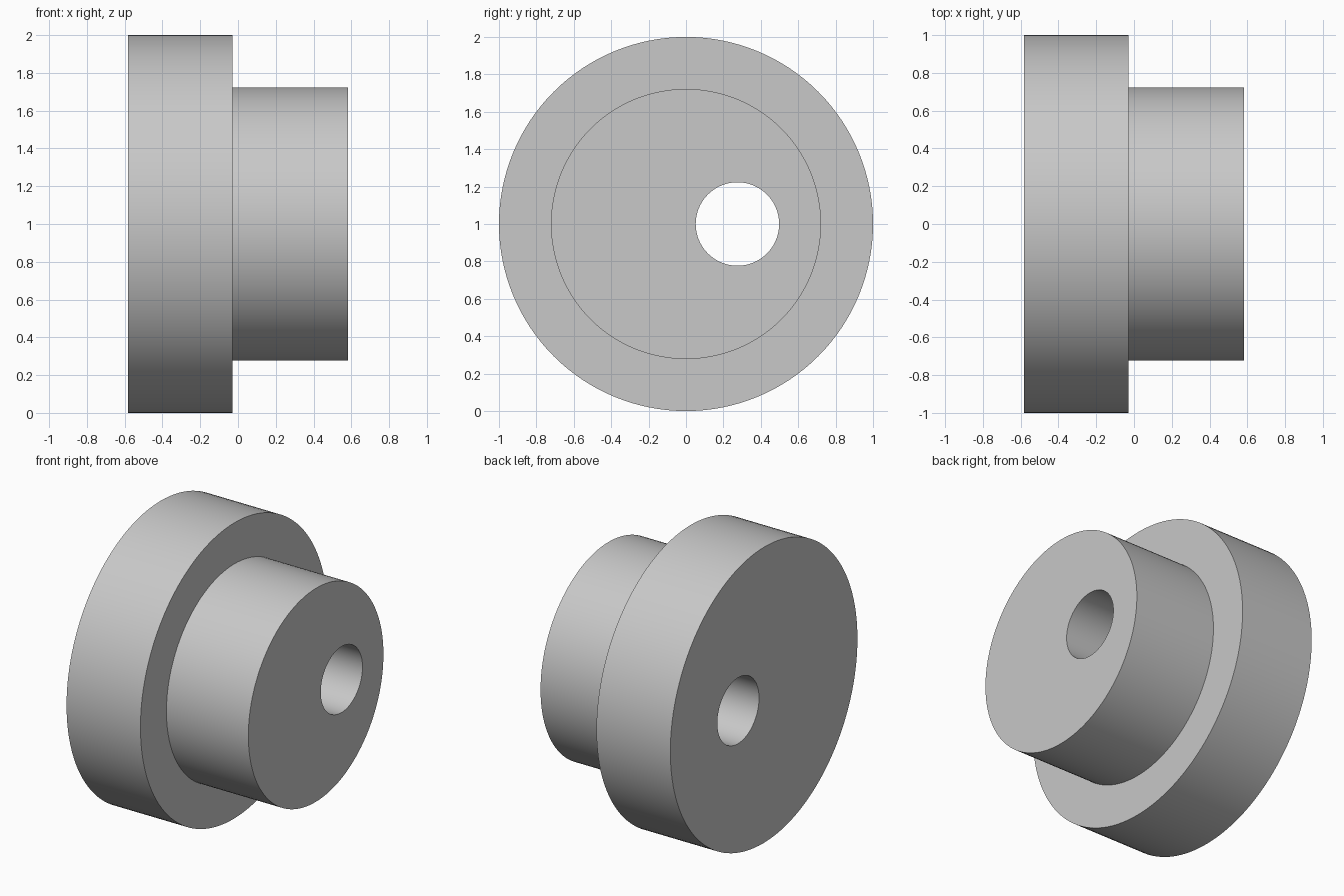
import bpy
import bmesh
import math

cube = bpy.data.objects.get("Cube")
if cube:
    bpy.data.objects.remove(cube, do_unlink=True)

SEGMENTS = 128
BACK, STEP, END = -0.583, -0.03, 0.583
FLANGE_R, HUB_R, BORE_R = 1.0, 0.722, 0.223
BORE_Y = 0.275

# Plain grey metal
grey = bpy.data.materials.new("grey_metal")
grey.use_nodes = True
colour = (0.58, 0.58, 0.58, 1)
grey.diffuse_color = colour
grey.node_tree.nodes["Principled BSDF"].inputs["Base Color"].default_value = colour


def ring(bm, x, radius, y=0.0):
    """Circle of vertices around the x direction, at mid height."""
    verts = []
    for i in range(SEGMENTS):
        a = math.tau * i / SEGMENTS
        verts.append(bm.verts.new((x, y + radius * math.cos(a), 1 + radius * math.sin(a))))
    return verts


# Flange, step, hub, end face, off-centre bore and back face as one closed skin
bm = bmesh.new()
rings = [
    ring(bm, BACK, FLANGE_R),
    ring(bm, STEP, FLANGE_R),
    ring(bm, STEP, HUB_R),
    ring(bm, END, HUB_R),
    ring(bm, END, BORE_R, BORE_Y),
    ring(bm, BACK, BORE_R, BORE_Y),
]
for k, a in enumerate(rings):
    b = rings[(k + 1) % len(rings)]
    for i in range(SEGMENTS):
        j = (i + 1) % SEGMENTS
        bm.faces.new((a[i], a[j], b[j], b[i]))
bmesh.ops.recalc_face_normals(bm, faces=bm.faces)

mesh = bpy.data.meshes.new("flanged_hub")
bm.to_mesh(mesh)
bm.free()
mesh.materials.append(grey)
hub = bpy.data.objects.new("flanged_hub", mesh)
bpy.context.collection.objects.link(hub)

# Smooth round walls, sharp rims
bpy.ops.object.select_all(action='DESELECT')
hub.select_set(True)
bpy.context.view_layer.objects.active = hub
bpy.ops.object.shade_smooth_by_angle(angle=math.radians(30))
